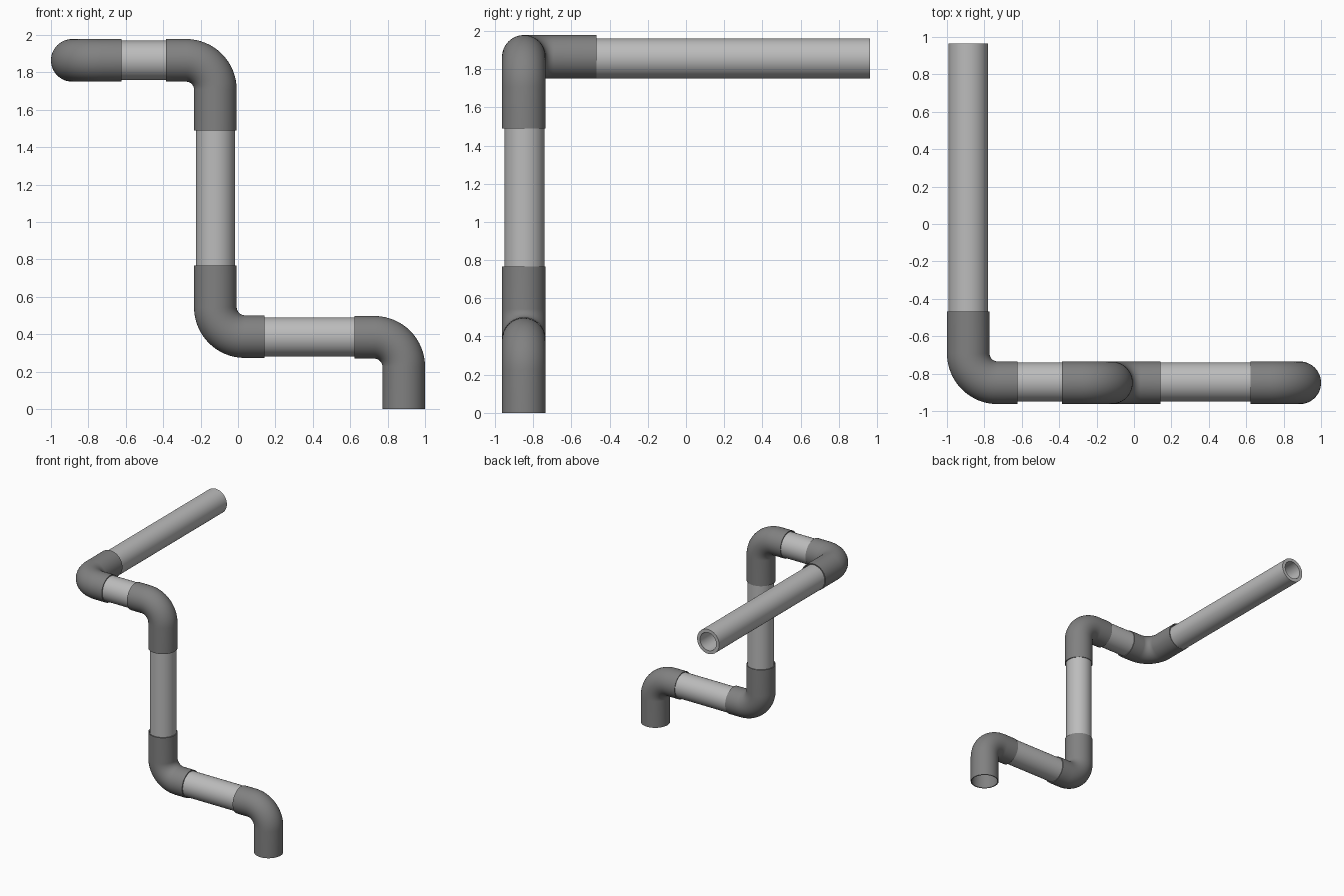
import bpy, bmesh, math
from mathutils import Vector

if "Cube" in bpy.data.objects:
    bpy.data.objects.remove(bpy.data.objects["Cube"])

SIDES = 48
X, Y, Z = Vector((1, 0, 0)), Vector((0, 1, 0)), Vector((0, 0, 1))


def material(name, v):
    m = bpy.data.materials.new(name)
    m.diffuse_color = (v, v, v, 1)
    m.use_nodes = True
    m.node_tree.nodes["Principled BSDF"].inputs["Base Color"].default_value = m.diffuse_color
    return m


DARK = material("dark_grey", 0.22)
LIGHT = material("light_grey", 0.5)


def tube(name, stations, normal, r_out, r_in, mat):
    """Hollow tube swept through (point, tangent) stations in one plane."""
    bm = bmesh.new()
    shells = []
    for r in (r_out, r_in):
        rings = []
        for p, t in stations:
            side = normal.cross(t).normalized()
            rings.append([bm.verts.new(p + r * (math.cos(a) * side + math.sin(a) * normal))
                          for a in (2 * math.pi * i / SIDES for i in range(SIDES))])
        shells.append(rings)
    outer, inner = shells
    pairs = list(zip(outer, outer[1:])) + list(zip(inner, inner[1:]))
    pairs += [(outer[0], inner[0]), (outer[-1], inner[-1])]
    for a, b in pairs:
        for i in range(SIDES):
            j = (i + 1) % SIDES
            bm.faces.new((a[i], a[j], b[j], b[i]))
    bmesh.ops.recalc_face_normals(bm, faces=bm.faces)
    me = bpy.data.meshes.new(name)
    bm.to_mesh(me)
    bm.free()
    me.materials.append(mat)
    ob = bpy.data.objects.new(name, me)
    bpy.context.collection.objects.link(ob)
    bpy.context.view_layer.objects.active = ob
    ob.select_set(True)
    bpy.ops.object.shade_smooth_by_angle(angle=math.radians(40))
    ob.select_set(False)


def elbow(name, corner, short_dir, long_dir, short=0.263, long=0.38, bend=0.157):
    """90 degree elbow with a short and a long leg leaving the corner."""
    c = Vector(corner)
    centre = c + bend * (short_dir + long_dir)
    st = [(c + short * short_dir, -short_dir)]
    for i in range(17):
        a = math.pi / 2 * i / 16
        st.append((centre - bend * (math.cos(a) * long_dir + math.sin(a) * short_dir),
                   math.sin(a) * long_dir - math.cos(a) * short_dir))
    st.append((c + long * long_dir, long_dir))
    tube(name, st, short_dir.cross(long_dir), 0.114, 0.106, DARK)


def pipe(name, a, b, normal):
    a, b = Vector(a), Vector(b)
    t = (b - a).normalized()
    tube(name, [(a, t), (b, t)], normal, 0.105, 0.077, LIGHT)


# Elbows, from the floor up
elbow("outlet_elbow", (0.886, -0.849, 0.383), -X, Z * -1, long=0.383)
elbow("lower_elbow", (-0.121, -0.849, 0.387), X, Z)
elbow("upper_elbow", (-0.121, -0.849, 1.864), -X, -Z, long=0.376)
elbow("corner_elbow", (-0.886, -0.849, 1.864), X, Y)

# Straight pipes, pushed a little into the elbows
pipe("lower_pipe", (0.08, -0.845, 0.385), (0.68, -0.845, 0.385), Z)
pipe("riser_pipe", (-0.12, -0.845, 0.70), (-0.12, -0.845, 1.55), Y)
pipe("upper_pipe", (-0.68, -0.845, 1.864), (-0.33, -0.845, 1.864), Z)
pipe("long_pipe", (-0.886, -0.53, 1.856), (-0.886, 0.964, 1.856), Z)
